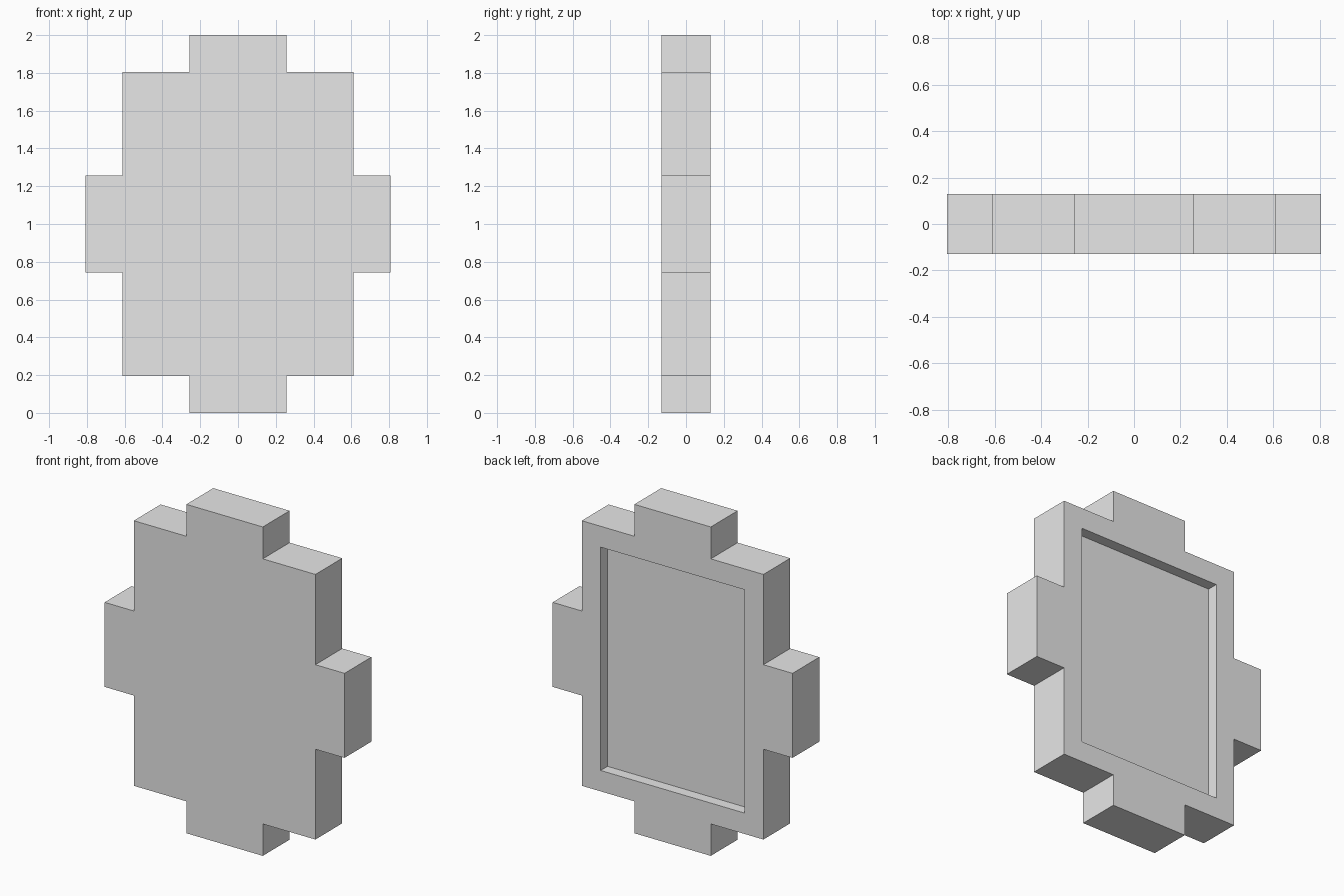
import bpy
import bmesh

cube = bpy.data.objects.get("Cube")
if cube:
    bpy.data.objects.remove(cube, do_unlink=True)

# Main sizes (half extents around the centre)
TAB = 0.257            # half width of each tab
BODY_X, BODY_Z = 0.611, 0.806
OUT_X, OUT_Z = 0.807, 1.0
DEPTH = 0.129
RIM = 0.127            # rim width around the back recess
RECESS = 0.066         # recess depth

grey = bpy.data.materials.new("light_grey")
grey.use_nodes = True
colour = (0.8, 0.8, 0.8, 1)
grey.diffuse_color = colour
grey.node_tree.nodes["Principled BSDF"].inputs["Base Color"].default_value = colour

# Plate with four tabs: one quarter of the outline, mirrored round the centre
quarter = [(OUT_X, TAB), (BODY_X, TAB), (BODY_X, BODY_Z), (TAB, BODY_Z), (TAB, OUT_Z)]
half = quarter + [(-x, z) for x, z in reversed(quarter)]
outline = half + [(-x, -z) for x, z in half]

bm = bmesh.new()
front = bm.faces.new([bm.verts.new((x, -DEPTH, z + OUT_Z)) for x, z in outline])
extruded = bmesh.ops.extrude_face_region(bm, geom=[front], use_keep_orig=True)
back_verts = [v for v in extruded["geom"] if isinstance(v, bmesh.types.BMVert)]
bmesh.ops.translate(bm, verts=back_verts, vec=(0, 2 * DEPTH, 0))
bmesh.ops.recalc_face_normals(bm, faces=bm.faces)
mesh = bpy.data.meshes.new("tabbed_plate")
bm.to_mesh(mesh)
bm.free()
mesh.materials.append(grey)
plate = bpy.data.objects.new("tabbed_plate", mesh)
bpy.context.collection.objects.link(plate)

# Rectangular recess cut into the back
bpy.ops.mesh.primitive_cube_add(size=2, location=(0, DEPTH, OUT_Z))
cutter = bpy.context.object
cutter.name = "recess_cutter"
cutter.scale = (BODY_X - RIM, RECESS, BODY_Z - RIM)
cutter.hide_render = True
cutter.data.materials.append(grey)

cut = plate.modifiers.new("back_recess", 'BOOLEAN')
cut.operation = 'DIFFERENCE'
cut.solver = 'EXACT'
cut.object = cutter
bpy.ops.object.select_all(action='DESELECT')
plate.select_set(True)
bpy.context.view_layer.objects.active = plate
bpy.ops.object.modifier_apply(modifier=cut.name)
bpy.data.objects.remove(cutter, do_unlink=True)
